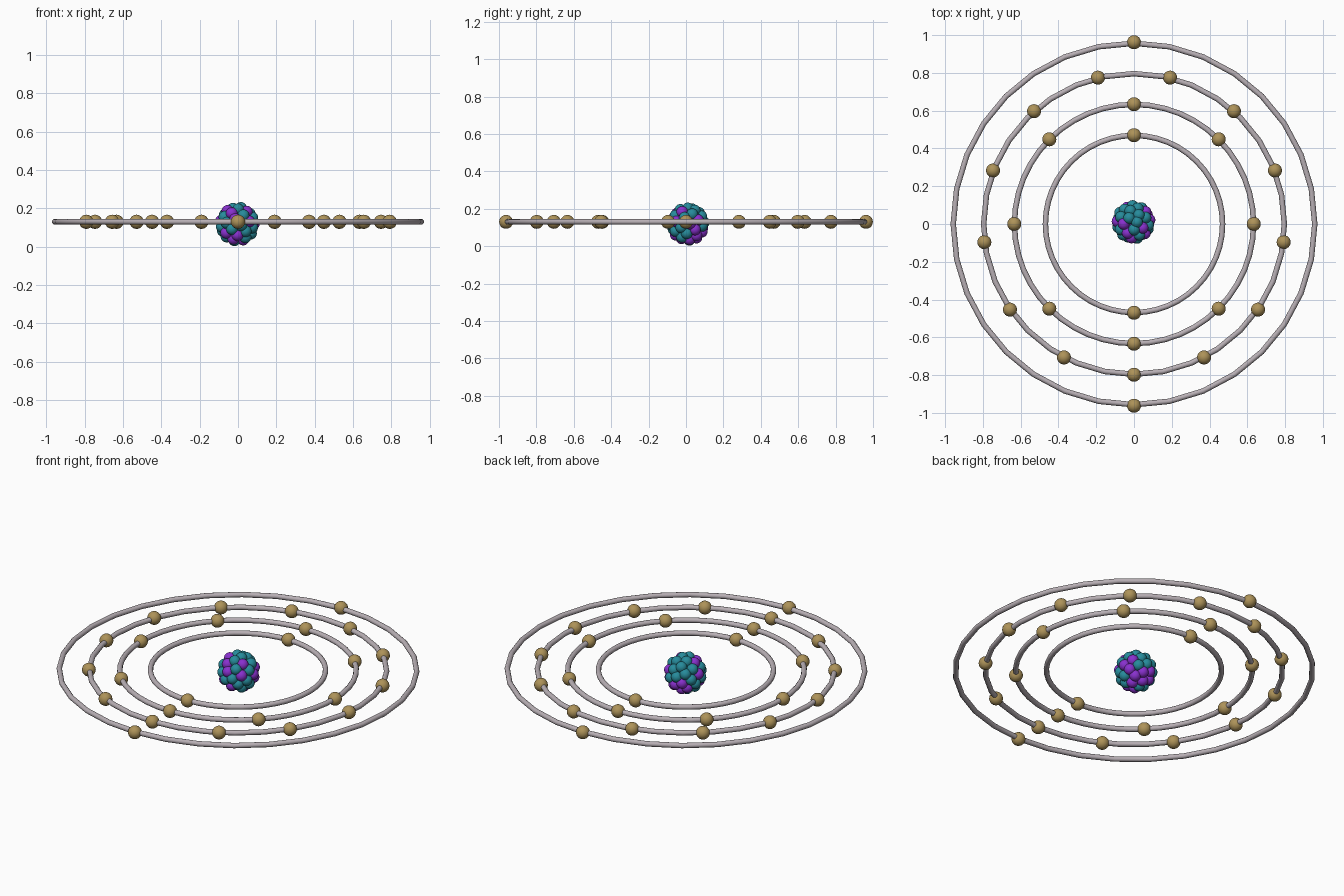
import bpy, math, random
from mathutils import Vector

if "Cube" in bpy.data.objects:
    bpy.data.objects.remove(bpy.data.objects["Cube"])

random.seed(4)
RING_Z = 0.13
CORE = Vector((-0.003, 0.01, 0.118))


def material(name, rgb):
    m = bpy.data.materials.new(name)
    m.diffuse_color = (*rgb, 1)
    m.use_nodes = True
    m.node_tree.nodes["Principled BSDF"].inputs["Base Color"].default_value = m.diffuse_color
    return m


def ball_mesh(name, radius, mat):
    # one smooth sphere mesh, shared by every ball of its kind
    bpy.ops.mesh.primitive_uv_sphere_add(segments=24, ring_count=14, radius=radius)
    ob = bpy.context.object
    bpy.ops.object.shade_smooth()
    mesh = ob.data
    mesh.name = name
    mesh.materials.append(mat)
    bpy.data.objects.remove(ob)
    return mesh


def place(name, mesh, loc):
    ob = bpy.data.objects.new(name, mesh)
    ob.location = loc
    bpy.context.collection.objects.link(ob)


def shell_points(n, r):
    # evenly spread points on a sphere
    for i in range(n):
        z = 1 - 2 * (i + 0.5) / n
        a = i * math.pi * (3 - math.sqrt(5))
        s = math.sqrt(1 - z * z)
        yield CORE + Vector((s * math.cos(a), s * math.sin(a), z)) * r


gold = material("electron_gold", (0.42, 0.29, 0.10))
ring_mat = material("ring_grey", (0.48, 0.43, 0.46))

# nucleus: outer and inner shells of protons and neutrons
proton = ball_mesh("proton", 0.031, material("proton_purple", (0.25, 0.03, 0.62)))
neutron = ball_mesh("neutron", 0.031, material("neutron_teal", (0.02, 0.26, 0.33)))
points = list(shell_points(44, 0.086)) + list(shell_points(11, 0.042))
kinds = [True] * 25 + [False] * 30
random.shuffle(kinds)
for p, is_proton in zip(points, kinds):
    place("proton" if is_proton else "neutron", proton if is_proton else neutron, p)

# orbit rings with their electrons: ring radius, electron radius, count, first angle
electron = ball_mesh("electron", 0.037, gold)
shells = [(0.469, 0.470, 2, 90), (0.633, 0.634, 8, 90),
          (0.796, 0.798, 13, -90), (0.957, 0.962, 2, 90)]
for k, (ring_r, orbit_r, count, start) in enumerate(shells, 1):
    bpy.ops.mesh.primitive_torus_add(major_segments=32 if k > 2 else 48, minor_segments=12,
                                     major_radius=ring_r, minor_radius=0.0145,
                                     location=(0, 0, RING_Z))
    ring = bpy.context.object
    ring.name = f"orbit_ring_{k}"
    ring.data.materials.append(ring_mat)
    bpy.ops.object.shade_smooth()
    for i in range(count):
        a = math.radians(start) + math.tau * i / count
        place(f"electron_{k}", electron,
              (orbit_r * math.cos(a), orbit_r * math.sin(a), RING_Z))
